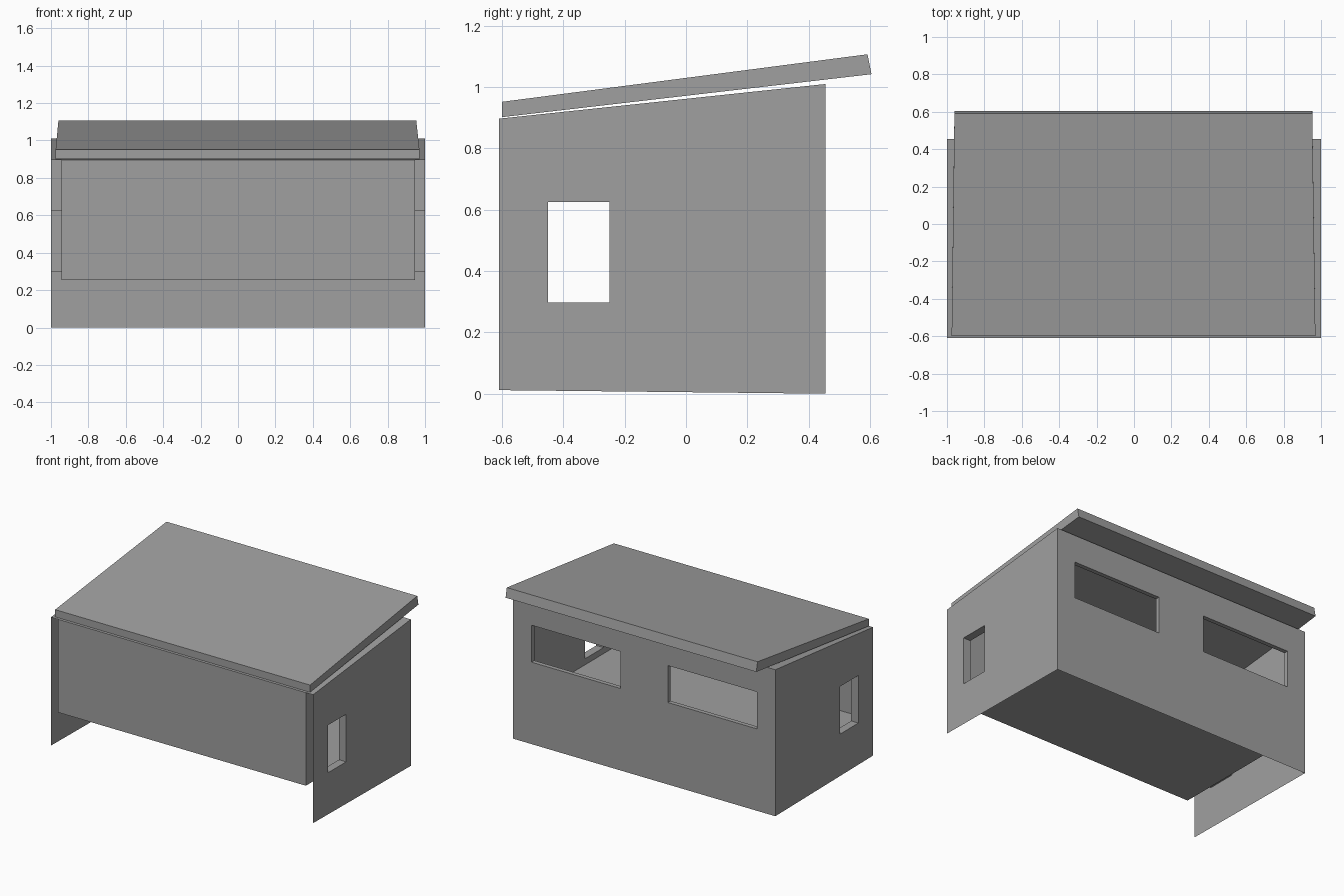
import bpy
import bmesh

if "Cube" in bpy.data.objects:
    bpy.data.objects.remove(bpy.data.objects["Cube"], do_unlink=True)

grey = bpy.data.materials.new("plain grey")
grey.use_nodes = True
COLOUR = (0.35, 0.35, 0.35, 1)
grey.diffuse_color = COLOUR
grey.node_tree.nodes["Principled BSDF"].inputs["Base Color"].default_value = COLOUR

# Shared sizes of the building
HALF, INNER = 1.0, 0.945
FRONT, BACK, INNER_BACK = -0.61, 0.455, 0.425
FLOOR = 0.255


def top(y):
    """Height of the sloping wall head."""
    return 0.897 + (y - FRONT) * 0.113 / (BACK - FRONT)


def foot(y):
    """Height of the wall foot, slightly raised at the front."""
    return (BACK - y) * 0.011


def make(name, faces):
    bm = bmesh.new()
    for face in faces:
        bm.faces.new([bm.verts.new(p) for p in face])
    bmesh.ops.remove_doubles(bm, verts=bm.verts, dist=0.0005)
    bmesh.ops.recalc_face_normals(bm, faces=bm.faces)
    mesh = bpy.data.meshes.new(name)
    bm.to_mesh(mesh)
    bm.free()
    mesh.materials.append(grey)
    obj = bpy.data.objects.new(name, mesh)
    bpy.context.collection.objects.link(obj)
    return obj


def window_wall(name, layers, holes):
    """Outer and inner sheets joined by jambs; a layer is (us, vs, place)."""
    faces = []
    for us, vs, place in layers:
        for i in range(len(us) - 1):
            for j in range(len(vs) - 1):
                if (i, j) not in holes:
                    ring = ((i, j), (i + 1, j), (i + 1, j + 1), (i, j + 1))
                    faces.append([place(us[a], vs[b]) for a, b in ring])
    for i, j in holes:
        ring = [(i, j), (i + 1, j), (i + 1, j + 1), (i, j + 1)]
        for p, q in zip(ring, ring[1:] + ring[:1]):
            a, b = [[place(us[m], vs[n]) for m, n in (p, q)]
                    for us, vs, place in layers]
            faces.append([a[0], a[1], b[1], b[0]])
    return make(name, faces)


# Side walls with one window each
def side_sheet(x, start):
    def place(y, v):
        z = top(y) if v == "top" else start(y) if v == "foot" else v
        return (x, y, z)
    return place


side_z = ["foot", 0.297, 0.625, "top"]
for side, name in ((1, "left_wall"), (-1, "right_wall")):
    outer = ([FRONT, -0.45, -0.25, BACK], side_z, side_sheet(side * HALF, foot))
    inner = ([FRONT, -0.45, -0.25, INNER_BACK], side_z,
             side_sheet(side * INNER, lambda y: FLOOR))
    window_wall(name, [outer, inner], [(1, 1)])

# Back wall with two wide windows
window_x = [-0.86, -0.18, 0.18, 0.86]
window_wall("back_wall", [
    ([-HALF, *window_x, HALF], [0, 0.565, 0.82, top(BACK)],
     lambda x, z: (x, BACK, z)),
    ([-INNER, *window_x, INNER], [FLOOR, 0.565, 0.82, top(INNER_BACK)],
     lambda x, z: (x, INNER_BACK, z)),
], [(1, 1), (3, 1)])

# Front panel, raised floor and sloping ceiling
make("front_panel", [[(-INNER, FRONT, FLOOR), (INNER, FRONT, FLOOR),
                      (INNER, FRONT, top(FRONT)), (-INNER, FRONT, top(FRONT))]])
make("floor", [[(-INNER, FRONT, FLOOR), (INNER, FRONT, FLOOR),
                (INNER, INNER_BACK, FLOOR), (-INNER, INNER_BACK, FLOOR)]])
make("ceiling", [[(-HALF, FRONT, top(FRONT)), (HALF, FRONT, top(FRONT)),
                  (HALF, BACK, top(BACK)), (-HALF, BACK, top(BACK))]])

# Tilted roof slab, a little narrower at the back
profile = [(-0.6, 0.902), (0.605, 1.042), (0.592, 1.107), (-0.6, 0.952)]
widths = [(-0.975, 0.97), (-0.96, 0.953), (-0.96, 0.953), (-0.975, 0.97)]
ends = [[(w[k], y, z) for (y, z), w in zip(profile, widths)] for k in (0, 1)]
sides = [[ends[0][i - 1], ends[0][i], ends[1][i], ends[1][i - 1]] for i in range(4)]
make("roof", ends + sides)
